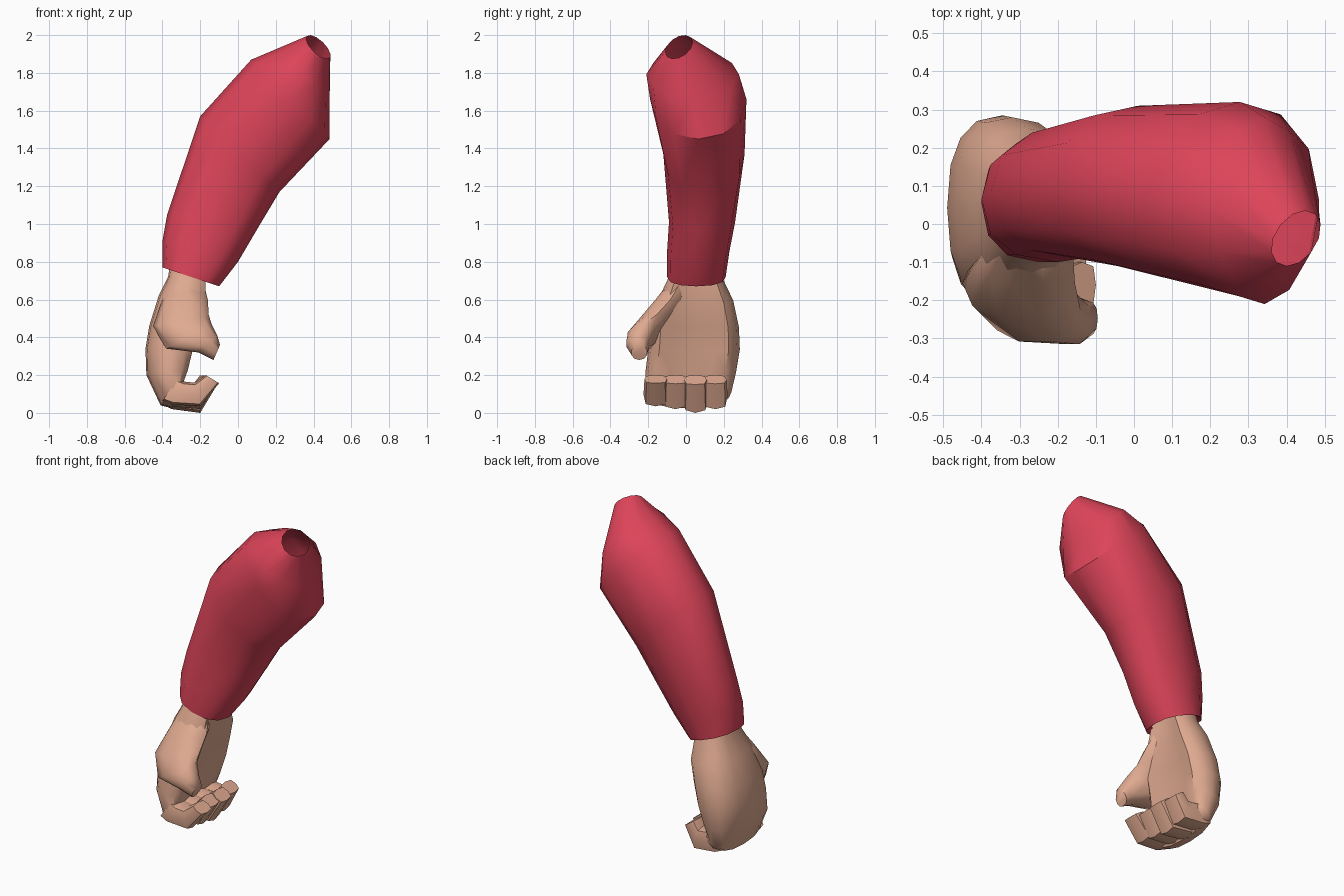
import bpy, bmesh, math
from mathutils import Vector

if "Cube" in bpy.data.objects:
    bpy.data.objects.remove(bpy.data.objects["Cube"])


def material(name, rgb):
    m = bpy.data.materials.new(name)
    m.diffuse_color = (*rgb, 1)
    m.use_nodes = True
    m.node_tree.nodes["Principled BSDF"].inputs["Base Color"].default_value = m.diffuse_color
    return m


RED = material("sleeve red", (0.72, 0.058, 0.10))
SKIN = material("skin", (0.74, 0.40, 0.28))


def loft(name, sections, mat, sides=12, power=2.3, cap=(True, True), hollow=0.0, angle=35):
    """Skin rings; each is (outer x, outer z, inner x, inner z, y min, y max, tilt, power)."""
    bm = bmesh.new()
    rings = []
    for s in sections:
        ox, oz, ix, iz, y0, y1 = s[:6]
        tilt = s[6] if len(s) > 6 else 0
        pw = s[7] if len(s) > 7 else power
        outer, inner = Vector((ox, 0, oz)), Vector((ix, 0, iz))
        mid, half = (outer + inner) / 2, (inner - outer) / 2
        normal = Vector((-half.z, 0, half.x)).normalized()
        ring = []
        for i in range(sides):
            a = 2 * math.pi * i / sides
            c, d = math.cos(a), math.sin(a)
            u = math.copysign(abs(c) ** (2 / pw), c)
            v = math.copysign(abs(d) ** (2 / pw), d)
            if u > 0:                      # scoop out the palm side
                u -= hollow * max(0, 1 - 1.6 * v * v)
            p = mid + half * u + normal * tilt * v
            p.y = (y0 + y1) / 2 + (y1 - y0) / 2 * v
            ring.append(bm.verts.new(p))
        rings.append(ring)
    for a, b in zip(rings, rings[1:]):
        for i in range(sides):
            j = (i + 1) % sides
            bm.faces.new((a[i], a[j], b[j], b[i]))
    if cap[0]:
        bm.faces.new(rings[0])
    if cap[1]:
        bm.faces.new(rings[-1])
    bmesh.ops.recalc_face_normals(bm, faces=bm.faces)
    me = bpy.data.meshes.new(name)
    bm.to_mesh(me)
    bm.free()
    me.materials.append(mat)
    ob = bpy.data.objects.new(name, me)
    bpy.context.collection.objects.link(ob)
    bpy.ops.object.select_all(action='DESELECT')
    ob.select_set(True)
    bpy.context.view_layer.objects.active = ob
    bpy.ops.object.shade_smooth_by_angle(angle=math.radians(angle))
    return ob


# Sleeve: turned-in cuff, forearm, elbow, broad upper arm, small open shoulder end
loft("sleeve", [
    (-0.37, 0.78, -0.13, 0.70, -0.07, 0.18),
    (-0.40, 0.77, -0.10, 0.67, -0.10, 0.21),
    (-0.40, 0.91, 0.00, 0.80, -0.10, 0.23),
    (-0.375, 1.05, 0.10, 0.97, -0.09, 0.26),
    (-0.20, 1.57, 0.22, 1.17, -0.12, 0.31),
    (0.07, 1.87, 0.485, 1.45, -0.19, 0.32, 0, 2.1),
    (0.20, 1.925, 0.485, 1.66, -0.21, 0.28, 0, 1.75),
    (0.365, 1.995, 0.485, 1.88, -0.11, 0.035, 0.035, 2),
], RED, cap=(False, False), angle=38)

# Palm: wrist down to the knuckles
loft("palm", [
    (-0.35, 0.85, -0.13, 0.82, -0.05, 0.17),
    (-0.37, 0.72, -0.14, 0.68, -0.10, 0.20),
    (-0.42, 0.62, -0.135, 0.57, -0.15, 0.25),
    (-0.47, 0.46, -0.17, 0.45, -0.19, 0.28),
    (-0.49, 0.34, -0.20, 0.33, -0.20, 0.285),
    (-0.485, 0.20, -0.23, 0.23, -0.215, 0.265),
    (-0.41, 0.04, -0.27, 0.18, -0.215, 0.24),
    (-0.35, 0.025, -0.26, 0.17, -0.20, 0.22),
], SKIN, sides=16, power=2.5, hollow=0.45, angle=45)

# Four curled fingers merged side by side, from index to little finger
fingers = [("index_finger", 0.035, 0.00), ("middle_finger", 0.02, 0.02),
           ("ring_finger", 0.00, 0.01), ("little_finger", 0.02, 0.03)]
for i, (name, lift, short) in enumerate(fingers):
    y0 = -0.225 + i * 0.105
    y1 = y0 + 0.13
    loft(name, [
        (-0.40, 0.045 + lift * 0.5, -0.32, 0.18, y0 + 0.01, y1),
        (-0.35, 0.02 + lift * 0.7, -0.28, 0.165, y0, y1),
        (-0.20, lift, -0.23, 0.16, y0, y1),
        (-0.10 - short, 0.15 + lift * 0.2, -0.17 - short, 0.20, y0 + 0.005, y1 - 0.005),
    ], SKIN, sides=8, power=3.4, angle=45)

# Thumb: out of the wrist side, forward over the fingers
loft("thumb", [
    (-0.36, 0.70, -0.18, 0.68, -0.09, 0.02),
    (-0.40, 0.60, -0.16, 0.60, -0.165, 0.0),
    (-0.45, 0.46, -0.155, 0.52, -0.25, -0.06),
    (-0.38, 0.34, -0.14, 0.47, -0.312, -0.14),
    (-0.21, 0.32, -0.11, 0.41, -0.318, -0.19),
    (-0.13, 0.28, -0.095, 0.36, -0.29, -0.205),
], SKIN, sides=10, power=2.2, angle=50)
